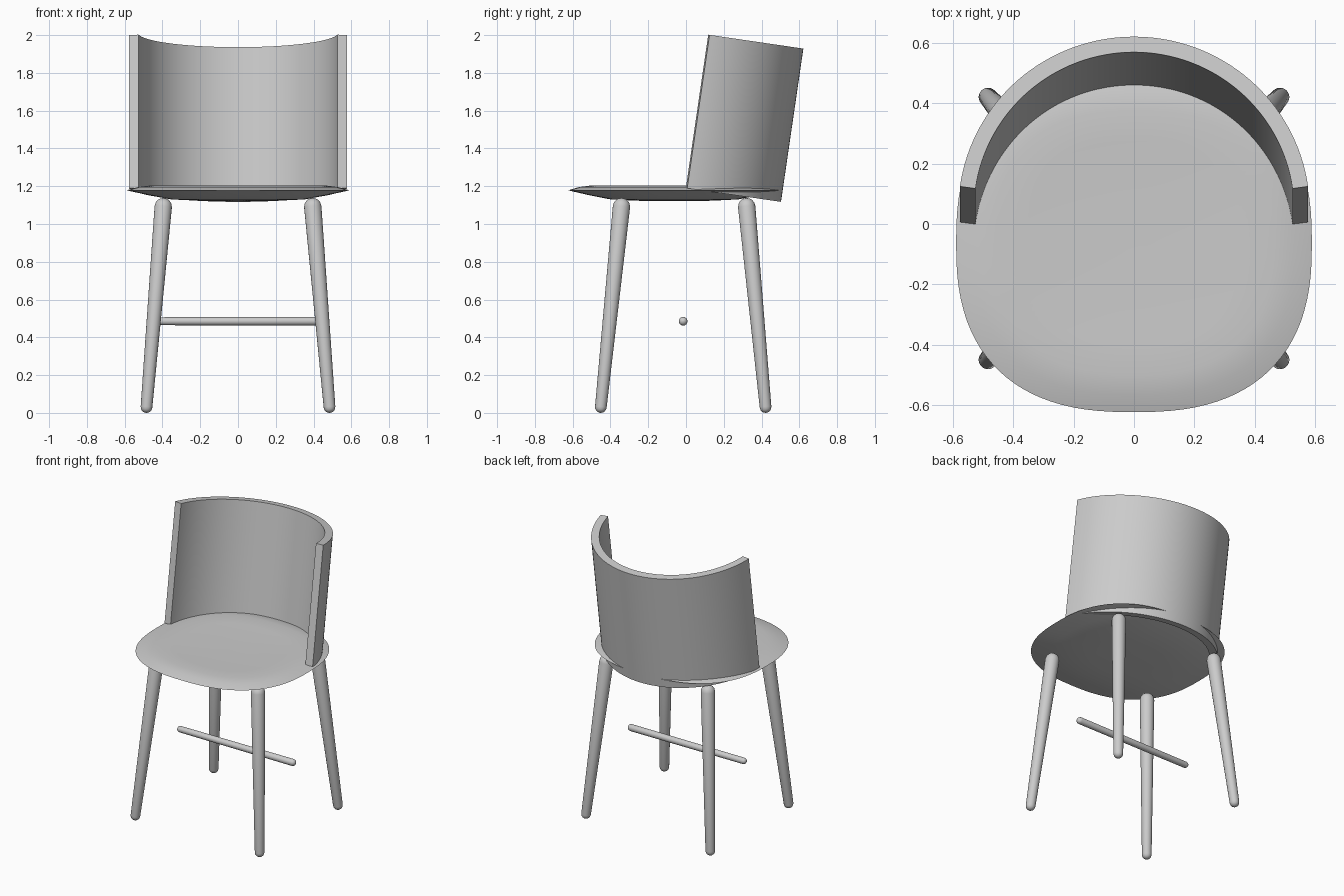
import bpy, bmesh, math
from mathutils import Vector, Matrix

if "Cube" in bpy.data.objects:
    bpy.data.objects.remove(bpy.data.objects["Cube"])


def add_object(name, bm):
    bmesh.ops.recalc_face_normals(bm, faces=bm.faces)
    me = bpy.data.meshes.new(name)
    bm.to_mesh(me)
    bm.free()
    me.shade_smooth()
    me.set_sharp_from_angle(angle=math.radians(35))
    ob = bpy.data.objects.new(name, me)
    bpy.context.collection.objects.link(ob)
    return ob


def loft(bm, rings):
    """Bridge equal-length closed rings of points and cap both ends."""
    vs = [[bm.verts.new(p) for p in ring] for ring in rings]
    n = len(vs[0])
    for a, b in zip(vs, vs[1:]):
        for i in range(n):
            j = (i + 1) % n
            bm.faces.new((a[i], a[j], b[j], b[i]))
    bm.faces.new(vs[0][::-1])
    bm.faces.new(vs[-1])


def rod(name, start, end, r0, r1, sides=24):
    """Tapered round rod with domed ends; start and end are the extreme tips."""
    start, end = Vector(start), Vector(end)
    axis = end - start
    length = axis.length
    q = axis.to_track_quat('Z', 'Y')
    steps = [math.radians(a) for a in (4, 25, 45, 65, 90)]
    prof = [(r0 * math.sin(t), r0 * (1 - math.cos(t))) for t in steps]
    prof += [(r1 * math.sin(t), length - r1 * (1 - math.cos(t))) for t in reversed(steps)]
    bm = bmesh.new()
    loft(bm, [[start + q @ Vector((r * math.cos(k * math.tau / sides),
                                   r * math.sin(k * math.tau / sides), h))
               for k in range(sides)] for r, h in prof])
    return add_object(name, bm)


# Seat: squarish rounded outline with a thin sharp rim
def seat_ring(scale, z, n=96, power=2.5):
    ring = []
    for k in range(n):
        c, s = math.cos(k * math.tau / n), math.sin(k * math.tau / n)
        ring.append((0.59 * scale * math.copysign(abs(c) ** (2 / power), c),
                     -0.062 + 0.562 * scale * math.copysign(abs(s) ** (2 / power), s), z))
    return ring


bm = bmesh.new()
loft(bm, [seat_ring(s, z) for s, z in (
    (0.05, 1.124), (0.35, 1.126), (0.6, 1.133), (0.8, 1.155), (1.0, 1.181),
    (0.9, 1.198), (0.78, 1.207), (0.6, 1.203), (0.3, 1.2), (0.05, 1.199))])
add_object("seat", bm)

# Backrest: curved shell leaning backwards
R, T, H, TRIM, SEG = 0.583, 0.052, 0.82, math.radians(8), 64
LEAN = math.radians(8.3)
bm = bmesh.new()
sections = []
for k in range(SEG + 1):
    a = TRIM + (math.pi - 2 * TRIM) * k / SEG
    c, s = math.cos(a), math.sin(a)
    sections.append([(r * c, r * s - R, z) for r, z in
                     ((R, 0), (R, H), (R - T, H), (R - T, 0))])
loft(bm, sections)
# pivot is the lower rear edge
bm.transform(Matrix.Translation((0, 0.503, 1.12)) @ Matrix.Rotation(-LEAN, 4, 'X'))
add_object("backrest", bm)

# Splayed tapered legs
for side, sx in (("left", -1), ("right", 1)):
    rod(f"front_leg_{side}", (sx * 0.487, -0.454, 0.003), (sx * 0.392, -0.337, 1.14), 0.031, 0.046)
    rod(f"back_leg_{side}", (sx * 0.487, 0.424, 0.003), (sx * 0.392, 0.317, 1.14), 0.031, 0.046)

# Cross rod between the legs
rod("stretcher", (-0.46, -0.015, 0.488), (0.46, -0.015, 0.488), 0.021, 0.023, 16)

# Drop everything exactly onto the floor
bpy.context.view_layer.update()
low = min(v.co.z for o in bpy.data.objects for v in o.data.vertices)
for o in bpy.data.objects:
    o.location.z = -low
